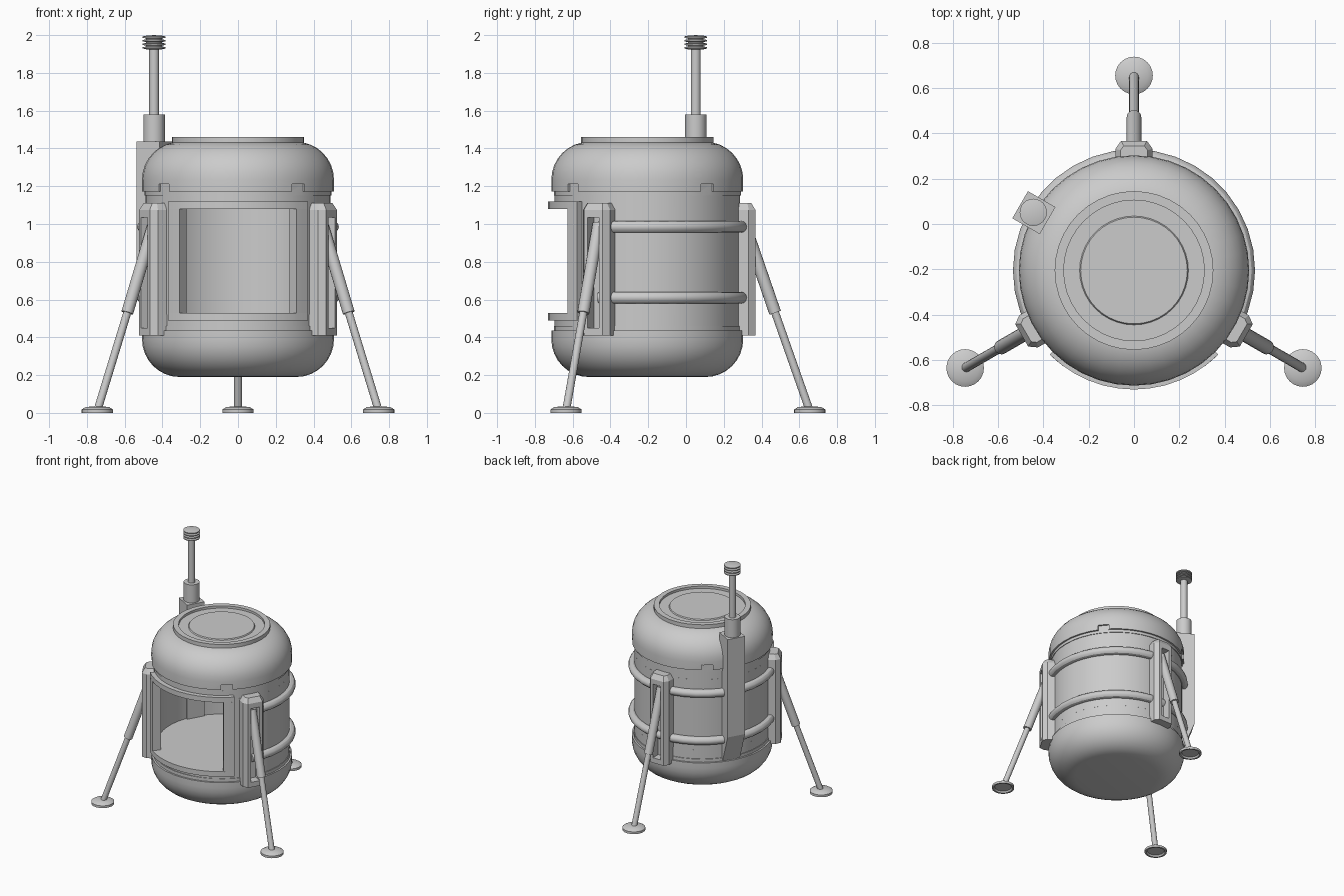
import bpy, bmesh, math
from mathutils import Vector, Matrix
from math import radians, sin, cos, pi

if "Cube" in bpy.data.objects:
    bpy.data.objects.remove(bpy.data.objects["Cube"])

AXIS = Vector((0, -0.205, 0))


def finish(name, bm):
    bmesh.ops.remove_doubles(bm, verts=bm.verts, dist=1e-5)
    bmesh.ops.recalc_face_normals(bm, faces=bm.faces)
    me = bpy.data.meshes.new(name)
    bm.to_mesh(me)
    bm.free()
    ob = bpy.data.objects.new(name, me)
    bpy.context.collection.objects.link(ob)
    return ob


def sweep(name, prof, center=AXIS, a0=0, a1=360, seg=40, closed=False):
    """Revolve an (r, z) profile about a vertical axis; partial arcs get end caps."""
    bm = bmesh.new()
    full = a1 - a0 >= 360
    rows = []
    for i in range(seg if full else seg + 1):
        a = radians(a0 + (a1 - a0) * i / seg)
        rows.append([bm.verts.new(center + Vector((r * cos(a), r * sin(a), z))) for r, z in prof])
    n = len(prof)
    for i in range(seg):
        p, q = rows[i], rows[(i + 1) % len(rows)]
        for j in range(n if closed else n - 1):
            k = (j + 1) % n
            bm.faces.new((p[j], q[j], q[k], p[k]))
    if not full:
        bm.faces.new(rows[0])
        bm.faces.new(rows[-1])
    return finish(name, bm)


def rect(r0, r1, z0, z1):
    return [(r0, z0), (r1, z0), (r1, z1), (r0, z1)]


def radial(angle):
    """Frame at the body axis: local x points outward, local z is up."""
    return Matrix.Translation(AXIS) @ Matrix.Rotation(radians(angle), 4, 'Z')


def hull(name, pts, mat):
    bm = bmesh.new()
    for p in pts:
        bm.verts.new(mat @ Vector(p))
    bmesh.ops.convex_hull(bm, input=bm.verts)
    bmesh.ops.dissolve_limit(bm, angle_limit=0.01, verts=bm.verts, edges=bm.edges)
    return finish(name, bm)


def box(name, x, y, z, mat):
    return hull(name, [(a, b, c) for a in x for b in y for c in z], mat)


def rod(name, p, q, r, seg=16):
    d = q - p
    bm = bmesh.new()
    m = Matrix.Translation((p + q) / 2) @ d.to_track_quat('Z', 'Y').to_matrix().to_4x4()
    bmesh.ops.create_cone(bm, cap_ends=True, segments=seg, radius1=r, radius2=r, depth=d.length, matrix=m)
    return finish(name, bm)


def cut(ob, cutter):
    mod = ob.modifiers.new("cut", 'BOOLEAN')
    mod.operation = 'DIFFERENCE'
    mod.solver = 'EXACT'
    mod.object = cutter
    cutter.hide_render = True
    bpy.context.view_layer.objects.active = ob
    bpy.ops.object.modifier_apply(modifier=mod.name)
    bpy.data.objects.remove(cutter)


smooth = []

# lower tank with the floor of the bay
quarter = [(0.308 + 0.2 * sin(t * pi / 16), 0.2 * cos(t * pi / 16)) for t in range(9)]
low = [(0, 0.19)] + [(r, 0.39 - h) for r, h in quarter]
low += [(0.508, 0.435), (0.495, 0.435), (0.495, 0.46), (0.49, 0.46), (0.49, 0.53), (0, 0.53)]
smooth.append(sweep("lower_tank", low))

# upper tank with the ceiling of the bay, notched at the skirt
top = [(0, 1.08), (0.49, 1.08), (0.49, 1.15), (0.495, 1.15), (0.495, 1.172), (0.508, 1.172)]
top += [(r, 1.235 + h) for r, h in reversed(quarter)] + [(0, 1.435)]
upper = sweep("upper_tank", top)
for k in range(4):
    cut(upper, box("notch_cutter", (0.493, 0.56), (-0.042, 0.042), (1.16, 1.212), radial(39 + 90 * k)))
smooth.append(upper)

# hatch rim and lid
smooth.append(sweep("hatch_rim", rect(0.31, 0.35, 1.42, 1.46), closed=True))
smooth.append(sweep("hatch_lid", [(0.32, 1.442), (0.24, 1.442), (0.235, 1.45), (0, 1.45)]))

# curved wall open at the front
HALF = 36.3
smooth.append(sweep("bay_wall", rect(0.46, 0.49, 0.52, 1.09), a0=-90 + HALF, a1=270 - HALF, closed=True))

# raised frame around the opening
for nm, z0, z1 in (("sill", 0.49, 0.53), ("lintel", 1.08, 1.12)):
    smooth.append(sweep("frame_" + nm, rect(0.47, 0.525, z0, z1), a0=-135, a1=-45, seg=12, closed=True))
for nm, a in (("left", -135), ("right", -90 + HALF)):
    smooth.append(sweep("frame_jamb_" + nm, rect(0.46, 0.525, 0.53, 1.08),
                        a0=a, a1=a + 45 - HALF, seg=2, closed=True))

# tubular rails around the back
for nm, z in (("lower", 0.61), ("upper", 0.985)):
    ring = [(0.503 + 0.031 * cos(t * pi / 6), z + 0.031 * sin(t * pi / 6)) for t in range(12)]
    smooth.append(sweep("rail_" + nm, ring, a0=-30, a1=210, seg=24, closed=True))

# three legs with slotted brackets
foot = [(0, 0.012), (0.062, 0.012), (0.07, 0), (0.083, 0), (0.083, 0.018), (0.06, 0.032), (0, 0.034)]
for nm, ang in (("back", 90), ("right", -30), ("left", 210)):
    m = radial(ang)
    pts = []
    for z in (0.41, 1.075):
        pts += [(x, s * w, z) for s in (-1, 1) for x, w in ((0.47, 0.082), (0.537, 0.082), (0.572, 0.057))]
    pts += [(x, s * w, 1.112) for s in (-1, 1) for x, w in ((0.47, 0.06), (0.53, 0.06), (0.55, 0.045))]
    bracket = hull("bracket_" + nm, pts, m)
    cut(bracket, box("slot_cutter", (0.505, 0.7), (-0.034, 0.034), (0.45, 1.035), m))
    a, b, c = (m @ Vector(p) for p in ((0.855, 0, 0.025), (0.677, 0, 0.53), (0.515, 0, 1.0)))
    smooth.append(rod("strut_" + nm, a, b + (c - b) * 0.05, 0.021))
    smooth.append(rod("strut_sleeve_" + nm, b, c, 0.032))
    smooth.append(sweep("foot_" + nm, foot, center=m @ Vector((0.86, 0, 0)), seg=24))

# mast housing with a sloped underside
m = radial(150)
side = [(0.44, 1.437), (0.58, 1.437), (0.58, 0.66), (0.49, 0.43), (0.44, 0.43)]
hull("mast_housing", [(x, s * 0.069, z) for s in (-1, 1) for x, z in side], m)

# mast and ribbed head
mast = [(0, 1.42), (0.057, 1.42), (0.057, 1.58), (0.026, 1.58), (0.026, 1.925)]
for k in range(4):
    z = 1.925 + 0.019 * k
    mast += [(0.042, z), (0.06, z + 0.004), (0.06, z + 0.011), (0.042, z + 0.015)]
mast += [(0, 2.0)]
smooth.append(sweep("mast", mast, center=m @ Vector((0.513, 0, 0)), seg=24))

# smooth shading with sharp edges kept
bpy.ops.object.select_all(action='DESELECT')
for ob in smooth:
    ob.select_set(True)
bpy.context.view_layer.objects.active = smooth[0]
bpy.ops.object.shade_smooth_by_angle(angle=radians(30))
